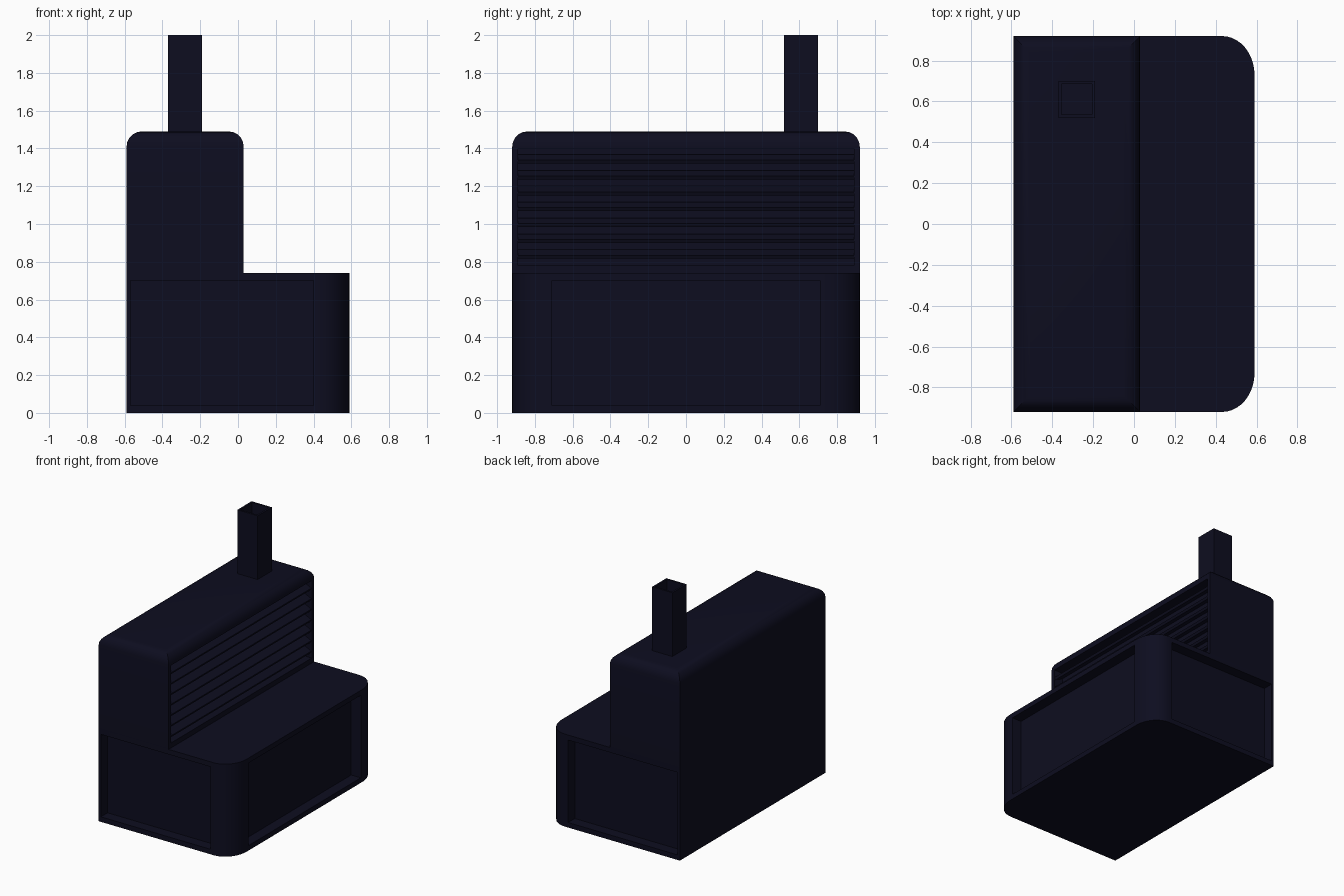
import bpy, bmesh, math
from mathutils import Matrix, Vector

cube = bpy.data.objects.get("Cube")
if cube:
    bpy.data.objects.remove(cube, do_unlink=True)

navy = bpy.data.materials.new("dark navy")
navy.use_nodes = True
colour = (0.004, 0.004, 0.014, 1)
navy.diffuse_color = colour
navy.node_tree.nodes["Principled BSDF"].inputs["Base Color"].default_value = colour


def finish(name, bm):
    bmesh.ops.recalc_face_normals(bm, faces=bm.faces)
    mesh = bpy.data.meshes.new(name)
    bm.to_mesh(mesh)
    bm.free()
    mesh.materials.append(navy)
    ob = bpy.data.objects.new(name, mesh)
    bpy.context.collection.objects.link(ob)
    return ob


def add_box(bm, lo, hi, tilt=0):
    lo, hi = Vector(lo), Vector(hi)
    m = (Matrix.Translation((lo + hi) / 2) @ Matrix.Rotation(tilt, 4, 'Y')
         @ Matrix.Diagonal((*(hi - lo), 1)))
    bmesh.ops.create_cube(bm, size=1, matrix=m)


def box(name, lo, hi):
    bm = bmesh.new()
    add_box(bm, lo, hi)
    return finish(name, bm)


def activate(ob):
    bpy.ops.object.select_all(action='DESELECT')
    ob.select_set(True)
    bpy.context.view_layer.objects.active = ob


def carve(ob, lo, hi):
    cutter = box("cutter", lo, hi)
    cutter.hide_render = True
    mod = ob.modifiers.new("recess", 'BOOLEAN')
    mod.operation = 'DIFFERENCE'
    mod.solver = 'EXACT'
    mod.object = cutter
    activate(ob)
    bpy.ops.object.modifier_apply(modifier=mod.name)
    bpy.data.objects.remove(cutter, do_unlink=True)


def smooth(ob):
    activate(ob)
    bpy.ops.object.shade_smooth_by_angle(angle=math.radians(35))


X, Y, LEDGE, TOP, FACE = 0.59, 0.92, 0.74, 1.49, 0.03
RX, RY, DEPTH = 0.16, 0.19, 0.085

# Base cabinet: plan with two rounded corners, extruded upward
arc = [(X - RX + RX * math.cos(a), Y - RY + RY * math.sin(a))
       for a in (math.pi / 2 * i / 10 for i in range(11))]
plan = arc + [(-X, Y), (-X, -Y)] + [(x, -y) for x, y in reversed(arc)]
bm = bmesh.new()
floor = bm.faces.new([bm.verts.new((x, y, 0)) for x, y in plan])
top = bmesh.ops.extrude_face_region(bm, geom=[floor])
bmesh.ops.translate(bm, vec=(0, 0, LEDGE),
                    verts=[v for v in top["geom"] if isinstance(v, bmesh.types.BMVert)])
base = finish("base_cabinet", bm)

# Recessed panels on the three open sides
carve(base, (X - DEPTH, -0.71, 0.04), (X + 0.2, 0.71, 0.7))
for y0, y1 in ((-Y - 0.2, -Y + DEPTH), (Y - DEPTH, Y + 0.2)):
    carve(base, (-X + 0.02, y0, 0.04), (0.4, y1, 0.7))
smooth(base)

# Upper housing with a rounded rim
bm = bmesh.new()
add_box(bm, (-X, -Y, LEDGE), (FACE, Y, TOP))
rim = [e for e in bm.edges if all(v.co.z > TOP - 0.01 for v in e.verts)]
bmesh.ops.bevel(bm, geom=rim, offset=0.08, segments=5, profile=0.5, affect='EDGES')
housing = finish("upper_housing", bm)
carve(housing, (FACE - 0.08, -0.89, 0.78), (FACE + 0.2, 0.89, 1.4))
smooth(housing)

# Louvre slats across the opening
bm = bmesh.new()
for i in range(7):
    z = 0.84 + i * 0.084
    add_box(bm, (FACE - 0.075, -0.89, z - 0.01), (FACE - 0.005, 0.89, z + 0.01),
            math.radians(25))
finish("louvre_slats", bm)

# Hollow square chimney
bm = bmesh.new()
add_box(bm, (-0.37, 0.52, TOP - 0.03), (-0.19, 0.7, 2))
chimney = finish("chimney", bm)
carve(chimney, (-0.355, 0.535, TOP), (-0.205, 0.685, 2.1))
